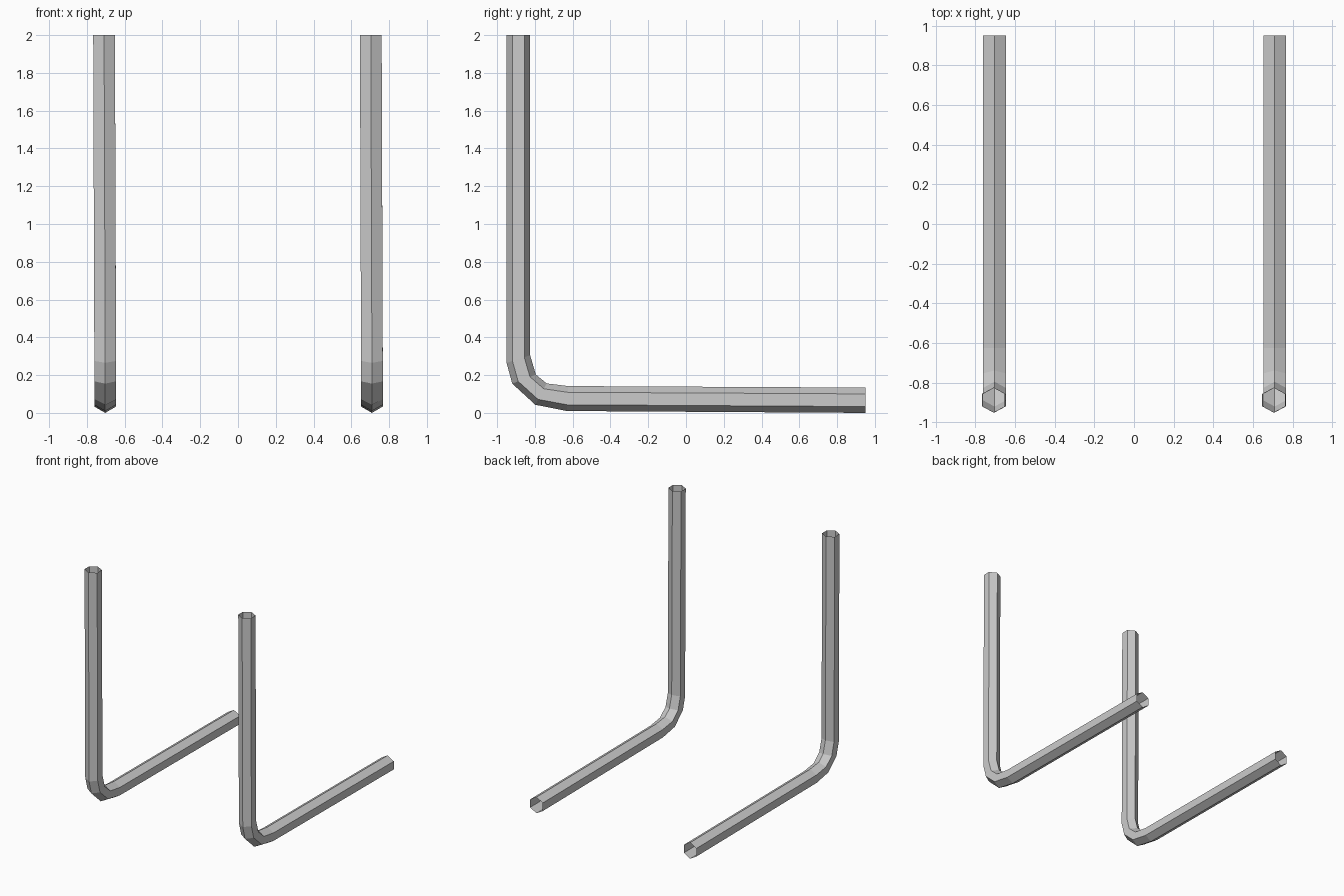
import bpy, bmesh, math
from mathutils import Vector

if "Cube" in bpy.data.objects:
    bpy.data.objects.remove(bpy.data.objects["Cube"])

# Bend profile: x drift, outer (y, z), inner (y, z) for each hexagonal ring
RINGS = [
    (-0.003, (-0.950, 2.000), (-0.825, 2.000)),
    (0.003, (-0.950, 0.265), (-0.825, 0.305)),
    (0.003, (-0.920, 0.155), (-0.795, 0.203)),
    (0.003, (-0.798, 0.043), (-0.738, 0.156)),
    (0.003, (-0.630, 0.010), (-0.625, 0.142)),
    (0.003, (0.950, 0.000), (0.950, 0.134)),
]
HALF_WIDTH = 0.0575


def bent_tube(name, x):
    """Open-ended six-sided tube swept through the rings."""
    bm = bmesh.new()
    loops = []
    for dx, outer, inner in RINGS:
        o = Vector((x + dx, *outer))
        i = Vector((x + dx, *inner))
        mid, arm = (o + i) / 2, (o - i) / 2
        loop = []
        for k in range(6):
            a = k * math.pi / 3
            side = HALF_WIDTH * math.sin(a) / math.sin(math.pi / 3)
            loop.append(bm.verts.new(mid + arm * math.cos(a) + Vector((side, 0, 0))))
        loops.append(loop)
    for a, b in zip(loops, loops[1:]):
        for k in range(6):
            n = (k + 1) % 6
            bm.faces.new((a[k], b[k], b[n], a[n]))
    # Point the faces outward (first face is on the front of the upright)
    bm.normal_update()
    bm.faces.ensure_lookup_table()
    if bm.faces[0].normal.y > 0:
        bmesh.ops.reverse_faces(bm, faces=bm.faces[:])
    mesh = bpy.data.meshes.new(name)
    bm.to_mesh(mesh)
    bm.free()
    obj = bpy.data.objects.new(name, mesh)
    bpy.context.collection.objects.link(obj)
    return obj


# Matching pair of L-shaped tubes
bent_tube("left_bent_tube", -0.706)
bent_tube("right_bent_tube", 0.706)
